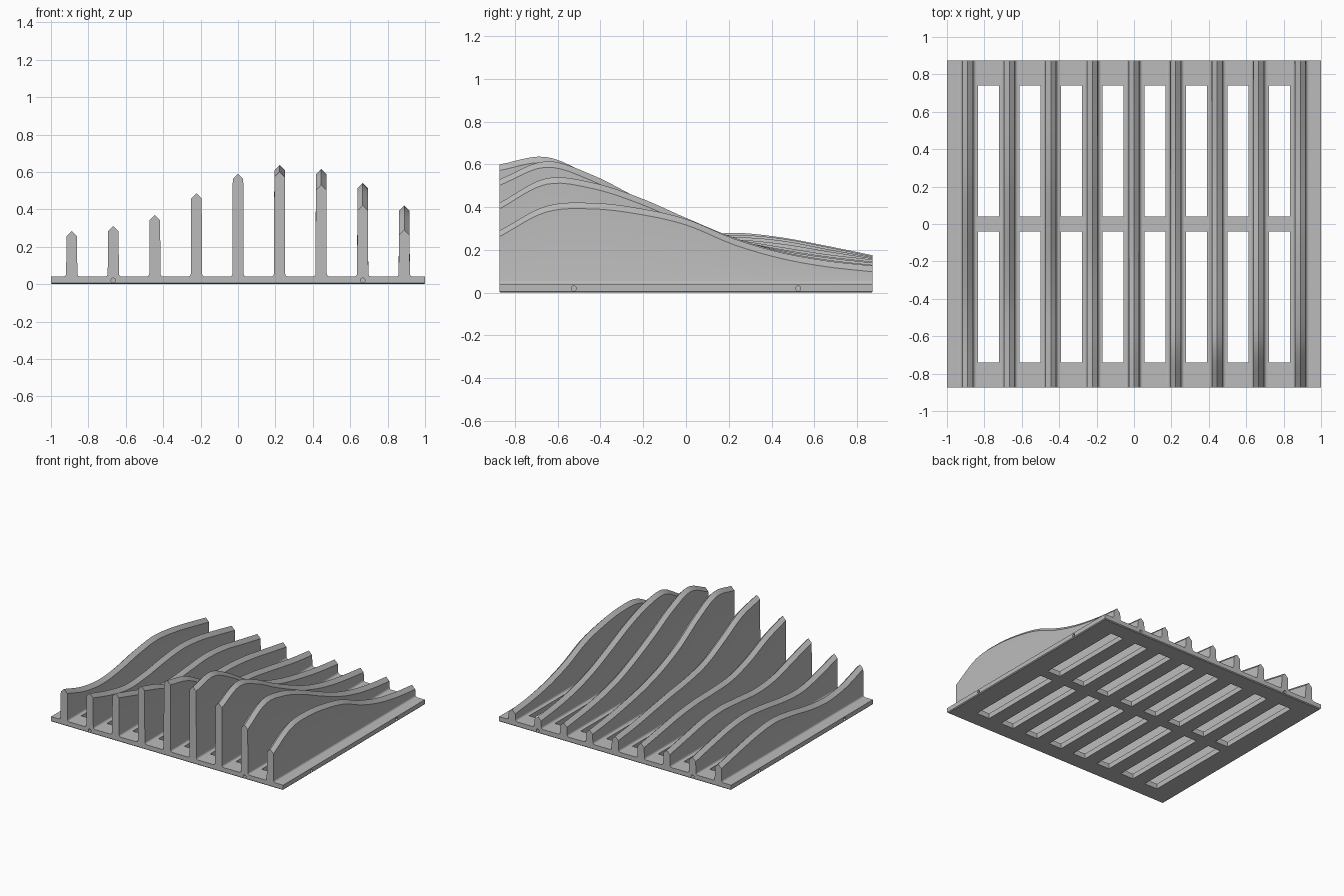
import bpy, bmesh, math
from mathutils import Matrix, Vector

if "Cube" in bpy.data.objects:
    bpy.data.objects.remove(bpy.data.objects["Cube"], do_unlink=True)

HALF_Y = 0.873
PITCH = 2 / 9
BASE_TOP = 0.04

grey = bpy.data.materials.new("plain grey")
grey.use_nodes = True
grey.diffuse_color = (0.5, 0.5, 0.5, 1)
grey.node_tree.nodes["Principled BSDF"].inputs["Base Color"].default_value = (0.5, 0.5, 0.5, 1)


def make_object(name, bm):
    bmesh.ops.recalc_face_normals(bm, faces=bm.faces)
    mesh = bpy.data.meshes.new(name)
    bm.to_mesh(mesh)
    bm.free()
    mesh.materials.append(grey)
    obj = bpy.data.objects.new(name, mesh)
    bpy.context.collection.objects.link(obj)
    return obj


def select_only(obj):
    bpy.ops.object.select_all(action="DESELECT")
    obj.select_set(True)
    bpy.context.view_layer.objects.active = obj


def add_box(bm, centre, size):
    matrix = Matrix.Translation(centre) @ Matrix.Diagonal((*size, 1))
    return bmesh.ops.create_cube(bm, size=1, matrix=matrix)["verts"]


def spline(values, t):
    """Catmull-Rom height along evenly spaced stations, t from 0 to 1."""
    s = t * (len(values) - 1)
    i = min(int(s), len(values) - 2)
    f = s - i
    b, c = values[i], values[i + 1]
    a = values[i - 1] if i > 0 else 2 * b - c
    d = values[i + 2] if i + 2 < len(values) else 2 * c - b
    return b + f / 2 * (c - a + f * (2 * a - 5 * b + 4 * c - d + f * (3 * (b - c) + d - a)))


# Base plate with a small chamfer round the underside
bm = bmesh.new()
add_box(bm, (0, 0, BASE_TOP / 2), (2, 2 * HALF_Y, BASE_TOP))
rim = [e for e in bm.edges if all(v.co.z < 0.01 for v in e.verts)]
bmesh.ops.bevel(bm, geom=rim, offset=0.006, segments=1, affect="EDGES")
base = make_object("base_plate", bm)

# Cutter: two rows of slots, and dowel holes in the edges
bm = bmesh.new()
for i in range(8):
    for side in (-1, 1):
        add_box(bm, ((i - 3.5) * PITCH, side * 0.39, 0.02), (0.112, 0.7, 0.2))
for side in (-1, 1):
    for end in (-1, 1):
        for spot, axis in (((side * 0.667, end * HALF_Y, 0.02), "X"),
                           ((end, side * 0.525, 0.02), "Y")):
            turn = Matrix.Rotation(math.pi / 2, 4, axis)
            bmesh.ops.create_cone(bm, cap_ends=True, segments=16, radius1=0.012,
                                  radius2=0.012, depth=0.08,
                                  matrix=Matrix.Translation(spot) @ turn)
cutter = make_object("slot_cutter", bm)
cutter.hide_render = True

cut = base.modifiers.new("slots", "BOOLEAN")
cut.operation = "DIFFERENCE"
cut.solver = "EXACT"
cut.object = cutter
select_only(base)
bpy.ops.object.modifier_apply(modifier=cut.name)
bpy.data.objects.remove(cutter, do_unlink=True)

# Crest heights in hundredths, front to back, one row for each fin
CRESTS = (
    (28.5, 22, 19.5, 21.5, 25.5, 28, 26, 22, 17.5),
    (31, 25, 21, 22, 25, 27, 25.5, 21.5, 17),
    (37, 31, 25, 23, 24.5, 26, 24.5, 20.5, 16.5),
    (48.5, 42, 33, 27, 25.5, 25, 23, 19.5, 16),
    (59, 54, 43, 33, 28, 25, 21.5, 18, 15.5),
    (60, 63.5, 54, 41, 31.5, 25, 20.5, 17, 14.5),
    (53, 61.5, 55, 44, 34, 25.5, 20, 16.5, 14),
    (42, 53.5, 51.5, 44.5, 35, 26, 19.5, 15.5, 13),
    (29, 40.5, 42, 39.5, 34.5, 25.5, 19, 15, 12.6),
)


def fin_section(height):
    """Pointed upright section with filleted feet."""
    half = [(0.046, BASE_TOP - 0.005), (0.046, BASE_TOP)]
    for k in range(1, 5):
        a = k * math.pi / 8
        half.append((0.046 - 0.016 * math.sin(a), BASE_TOP + 0.016 * (1 - math.cos(a))))
    half.append((0.028, height - 0.028))
    return half + [(0, height)] + [(-x, z) for x, z in reversed(half)]


# Wavy fins, lofted from front to back
STEPS = 48
for n, crest in enumerate(CRESTS):
    bm = bmesh.new()
    x0 = (n - 4) * PITCH
    rings = []
    for k in range(STEPS + 1):
        t = k / STEPS
        y = HALF_Y * (2 * t - 1)
        section = fin_section(spline(crest, t) / 100)
        rings.append([bm.verts.new((x0 + x, y, z)) for x, z in section])
    count = len(rings[0])
    for r, s in zip(rings, rings[1:]):
        for j in range(count):
            m = (j + 1) % count
            bm.faces.new((r[j], r[m], s[m], s[j]))
    bm.faces.new(rings[0])
    bm.faces.new(rings[-1])
    fin = make_object(f"fin_{n + 1}", bm)
    select_only(fin)
    bpy.ops.object.shade_smooth_by_angle(angle=math.radians(30))
